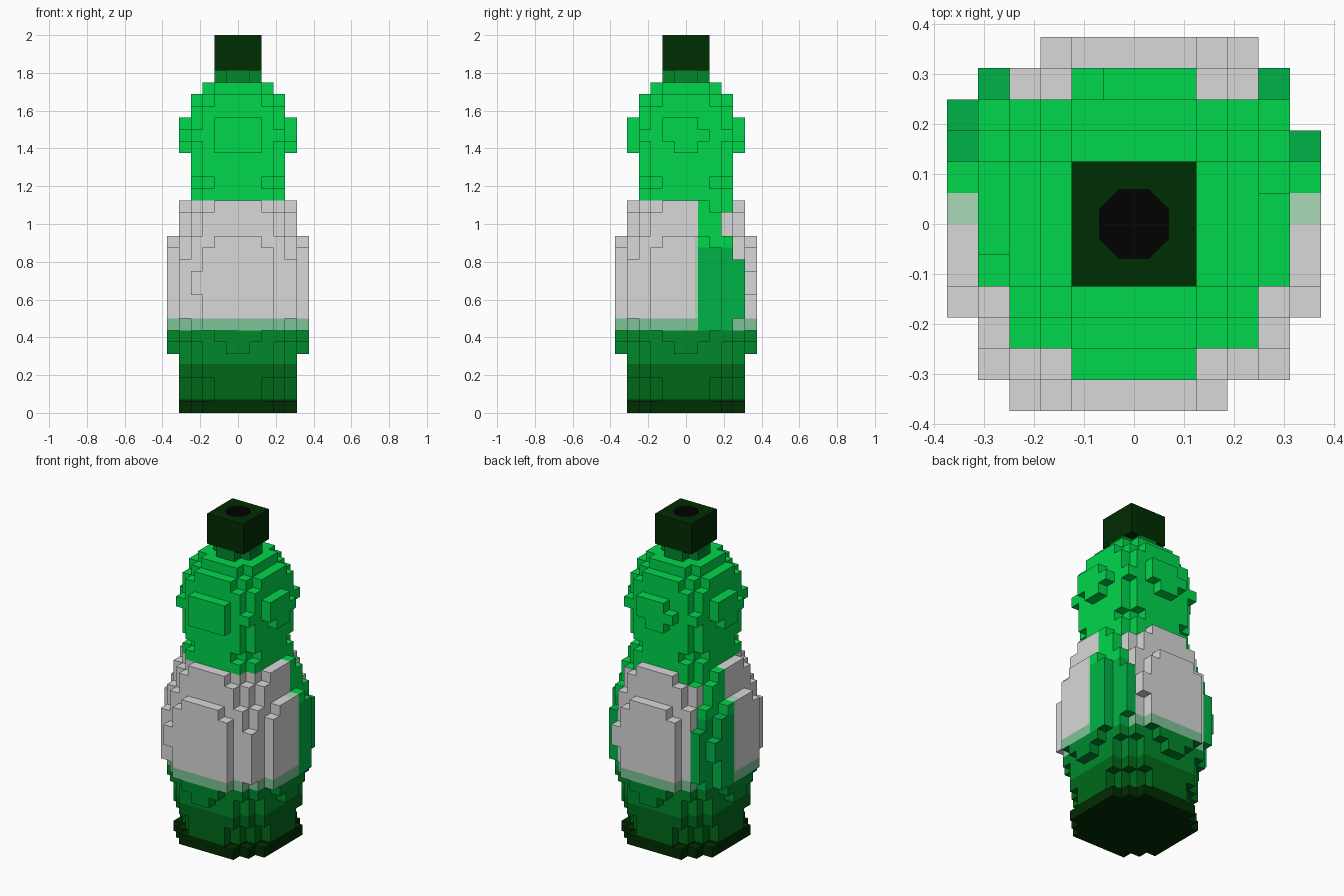
import bpy, bmesh
from math import pi
from mathutils import Matrix, Vector

cube = bpy.data.objects.get("Cube")
if cube:
    bpy.data.objects.remove(cube, do_unlink=True)

V = 1 / 16  # edge of one block


def material(name, hex_code):
    def lin(c):
        c /= 255
        return c / 12.92 if c <= 0.04045 else ((c + 0.055) / 1.055) ** 2.4
    col = [lin(c) for c in bytes.fromhex(hex_code)] + [1]
    m = bpy.data.materials.new(name)
    m.use_nodes = True
    m.diffuse_color = col
    bsdf = next(n for n in m.node_tree.nodes if n.type == 'BSDF_PRINCIPLED')
    bsdf.inputs['Base Color'].default_value = col
    return m


BRIGHT, SIDE, MID, DARK, DEEP, LABEL, EDGE, FADE, BLACK = range(9)
MATS = [material("bright green glass", "00d74c"), material("side green glass", "00b447"),
        material("mid green glass", "00892c"), material("dark green glass", "00691a"),
        material("deep green", "002d02"), material("label grey", "d8d8d8"),
        material("label edge green", "7ec497"), material("label side edge", "aad8b8"),
        material("opening black", "010101")]


def finish(name, bm, mats):
    me = bpy.data.meshes.new(name)
    bm.to_mesh(me)
    bm.free()
    for m in mats:
        me.materials.append(m)
    ob = bpy.data.objects.new(name, me)
    bpy.context.collection.objects.link(ob)
    return ob


# Radius of each block layer, from the base to the neck
RADII = ([5.3, 4.9, 4.9, 5.2, 5.45, 5.6, 5.85]            # foot
         + [6.2] + [6.4] * 5 + [6.2, 5.85]                # label bulge
         + [5.5, 5.3, 4.9]                                # label shoulder
         + [4.4, 4.1, 4.4, 4.4]                           # waist
         + [4.75, 4.97, 4.75]                             # upper bulge
         + [4.4, 3.85, 3.2, 2.0])                         # shoulder and neck

blocks = set()
for k, r in enumerate(RADII):
    for i in range(-6, 6):
        for j in range(-6, 6):
            if (i + 0.5) ** 2 + (j + 0.5) ** 2 <= r * r:
                blocks.add((i, j, k))
# Uneven edge blocks on the widest layers
for k in (10, 11):
    blocks |= {(-4, -6, k), (3, 5, k), (-6, 3, k)}
# Chipped corners of the upper bulge on every side but the front
for i, j, k in ((4, 1, 24), (4, 1, 22), (4, -2, 22)):
    for turn in range(3):
        blocks.discard((i, j, k))
        i, j = -1 - j, i


def body_colour(c, n):
    if c.z < 0.072:
        return DEEP
    if c.z < 0.26:
        return DARK
    if c.z < 0.439:
        return MID
    if c.z > 1.751:
        return MID
    if c.z < 1.126 and not (c.z > 1.12 and c.to_2d().length < 0.22):
        front = c.y < 0.0625
        back = abs(c.x) < 0.251 and (c.y > 0.26 or c.y > 0.18 and c.z < 1.05)
        if front or back:
            if c.z < 0.5:
                return EDGE
            faded = c.y > 0.048 or (c.y > 0 and n.z > 0.5)
            if front and faded and abs(c.x) > 0.2 and c.z < 0.94:
                return FADE
            return LABEL
    return SIDE if c.z < 0.88 else BRIGHT


# Bottle body: only the exposed sides of the blocks
bm = bmesh.new()
for b in blocks:
    for axis in range(3):
        for side in (0, 1):
            near = list(b)
            near[axis] += 2 * side - 1
            if tuple(near) in blocks:
                continue
            u, w = (axis + 1) % 3, (axis + 2) % 3
            corners = []
            for du, dw in ((0, 0), (1, 0), (1, 1), (0, 1)):
                p = Vector(b)
                p[axis] += side
                p[u] += du
                p[w] += dw
                corners.append(bm.verts.new(p * V))
            bm.faces.new(corners if side else corners[::-1])
bmesh.ops.remove_doubles(bm, verts=bm.verts, dist=0.001)

# Cut the colour boundaries that fall inside blocks
for co, no in (((0, 0, 0.072), (0, 0, 1)), ((0, 0, 0.26), (0, 0, 1)), ((0, 0.048, 0), (0, 1, 0))):
    bmesh.ops.bisect_plane(bm, geom=bm.verts[:] + bm.edges[:] + bm.faces[:],
                           plane_co=co, plane_no=no)
bm.normal_update()
for f in bm.faces:
    f.material_index = body_colour(f.calc_center_median(), f.normal)
finish("bottle_body", bm, MATS[:8])

# Square cap
bm = bmesh.new()
bmesh.ops.create_cube(bm, size=1)
bmesh.ops.scale(bm, vec=(4 * V, 4 * V, 3 * V), verts=bm.verts)
cap = finish("cap", bm, [MATS[DEEP]])
cap.location.z = 2 - 1.5 * V

# Dark eight-sided spot on the cap
bm = bmesh.new()
bmesh.ops.create_cone(bm, cap_ends=True, segments=8, radius1=0.076, radius2=0.076, depth=0.004,
                      matrix=Matrix.Rotation(pi / 8, 4, 'Z'))
spot = finish("cap_spot", bm, [MATS[BLACK]])
spot.location.z = 1.999
